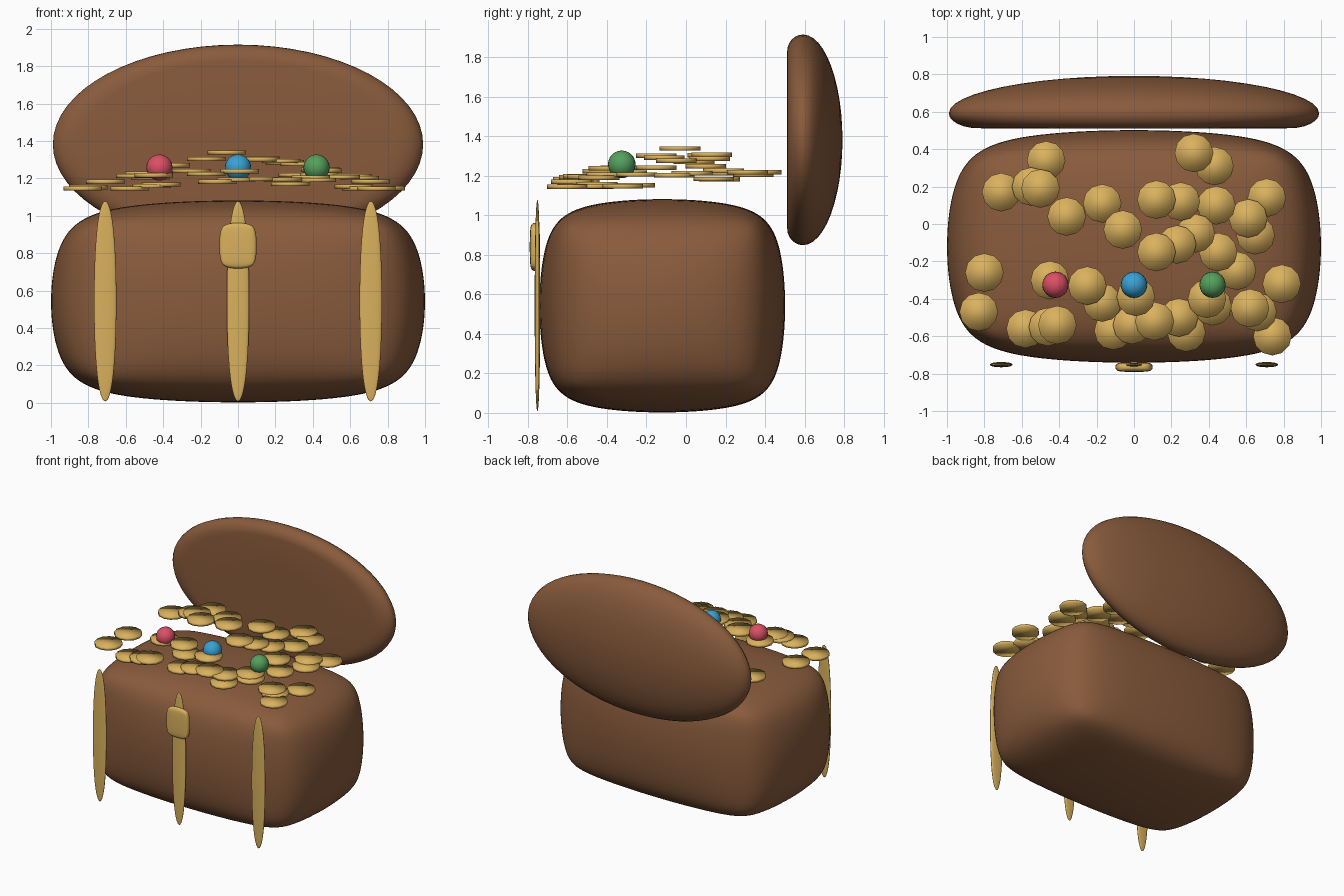
import bpy, bmesh, math

if "Cube" in bpy.data.objects:
    bpy.data.objects.remove(bpy.data.objects["Cube"])


def material(name, rgb):
    m = bpy.data.materials.new(name)
    m.diffuse_color = (*rgb, 1)
    m.use_nodes = True
    m.node_tree.nodes["Principled BSDF"].inputs["Base Color"].default_value = m.diffuse_color
    return m


WOOD = material("wood", (0.25, 0.105, 0.045))
GOLD = material("gold", (0.70, 0.44, 0.11))
RED = material("red", (0.70, 0.08, 0.13))
BLUE = material("blue", (0.04, 0.36, 0.66))
GREEN = material("green", (0.09, 0.35, 0.11))


def add_object(name, bm, mat, loc=(0, 0, 0)):
    mesh = bpy.data.meshes.new(name)
    bmesh.ops.recalc_face_normals(bm, faces=bm.faces)
    for f in bm.faces:
        f.smooth = True
    bm.to_mesh(mesh)
    bm.free()
    mesh.materials.append(mat)
    ob = bpy.data.objects.new(name, mesh)
    ob.location = loc
    bpy.context.collection.objects.link(ob)
    return ob


def soft_box(name, mat, center, half, bevel, levels=4):
    """Chamfered unit cube, stretched to size and softened by subdivision."""
    bm = bmesh.new()
    bmesh.ops.create_cube(bm, size=2)
    bmesh.ops.bevel(bm, geom=bm.edges[:], offset=bevel, segments=1,
                    affect='EDGES', profile=0.5)
    grow = 1 + 0.082 * bevel  # compensates for subdivision shrinkage
    for v in bm.verts:
        for i in range(3):
            v.co[i] *= half[i] * grow
    ob = add_object(name, bm, mat, center)
    mod = ob.modifiers.new("soften", 'SUBSURF')
    mod.levels = mod.render_levels = levels
    return ob


# chest body
soft_box("chest_body", WOOD, (0, -0.12, 0.542), (1.0, 0.622, 0.54), 0.34)

# open lid: flat inside, domed outside, elliptical outline
profile = [(0, 0.51), (0.45, 0.51), (0.84, 0.512)]
for i in range(1, 7):
    a = math.radians(15 * i)
    profile.append((0.84 + 0.16 * math.sin(a), 0.592 - 0.08 * math.cos(a)))
for i in range(1, 13):
    a = math.radians(7.5 * i)
    profile.append((math.cos(a), 0.592 + 0.2 * math.sin(a)))
bm = bmesh.new()
N = 64
rings = []
for r, y in profile[1:-1]:
    rings.append([bm.verts.new((0.99 * r * math.cos(math.tau * k / N), y,
                                1.382 + 0.533 * r * math.sin(math.tau * k / N)))
                  for k in range(N)])
for a, b in zip(rings, rings[1:]):
    for k in range(N):
        bm.faces.new((a[k], a[(k + 1) % N], b[(k + 1) % N], b[k]))
for ring, (r, y) in ((rings[0], profile[0]), (rings[-1], profile[-1])):
    tip = bm.verts.new((0, y, 1.382))
    for k in range(N):
        bm.faces.new((ring[k], ring[(k + 1) % N], tip))
add_object("lid", bm, WOOD)

# front straps and clasp
for name, x in (("left_strap", -0.71), ("middle_strap", 0), ("right_strap", 0.71)):
    soft_box(name, GOLD, (x, -0.752, 0.543), (0.06, 0.014, 0.536), 0.55, 3)
soft_box("clasp", GOLD, (0, -0.765, 0.84), (0.1, 0.026, 0.122), 0.34, 3)

# gold coins, laid in a shallow heap
COINS = [
    (-.47, .34), (-.71, .17), (-.55, .20), (-.50, .19), (-.36, .04), (-.17, .11),
    (-.06, -.03), (.12, .13), (.25, .12), (.12, -.15), (.23, -.11), (.32, .38),
    (.43, .31), (.44, .10), (.33, -.05), (.45, -.15), (.61, .03), (.65, -.06),
    (.71, .14), (.79, -.32), (.55, -.25), (.42, -.44), (.39, -.40), (.62, -.45),
    (.66, -.47), (.74, -.60), (.28, -.58), (.24, -.50), (.11, -.52), (-.01, -.54),
    (-.11, -.57), (-.17, -.42), (.01, -.39), (-.25, -.33), (-.45, -.30),
    (-.41, -.54), (-.46, -.55), (-.58, -.56), (-.83, -.47), (-.80, -.26)]
for i, (x, y) in enumerate(COINS):
    bm = bmesh.new()
    bmesh.ops.create_cone(bm, cap_ends=True, segments=12, radius1=0.103,
                          radius2=0.103, depth=0.022)
    z = 1.355 - 0.21 * min(1, math.hypot(x / 0.9, y / 0.7))
    add_object(f"coin_{i + 1}", bm, GOLD, (x, y, z))

# gems
for name, x, mat in (("red_gem", -0.42, RED), ("blue_gem", 0, BLUE), ("green_gem", 0.42, GREEN)):
    bm = bmesh.new()
    bmesh.ops.create_uvsphere(bm, u_segments=24, v_segments=12, radius=0.07)
    add_object(name, bm, mat, (x, -0.325, 1.258))
